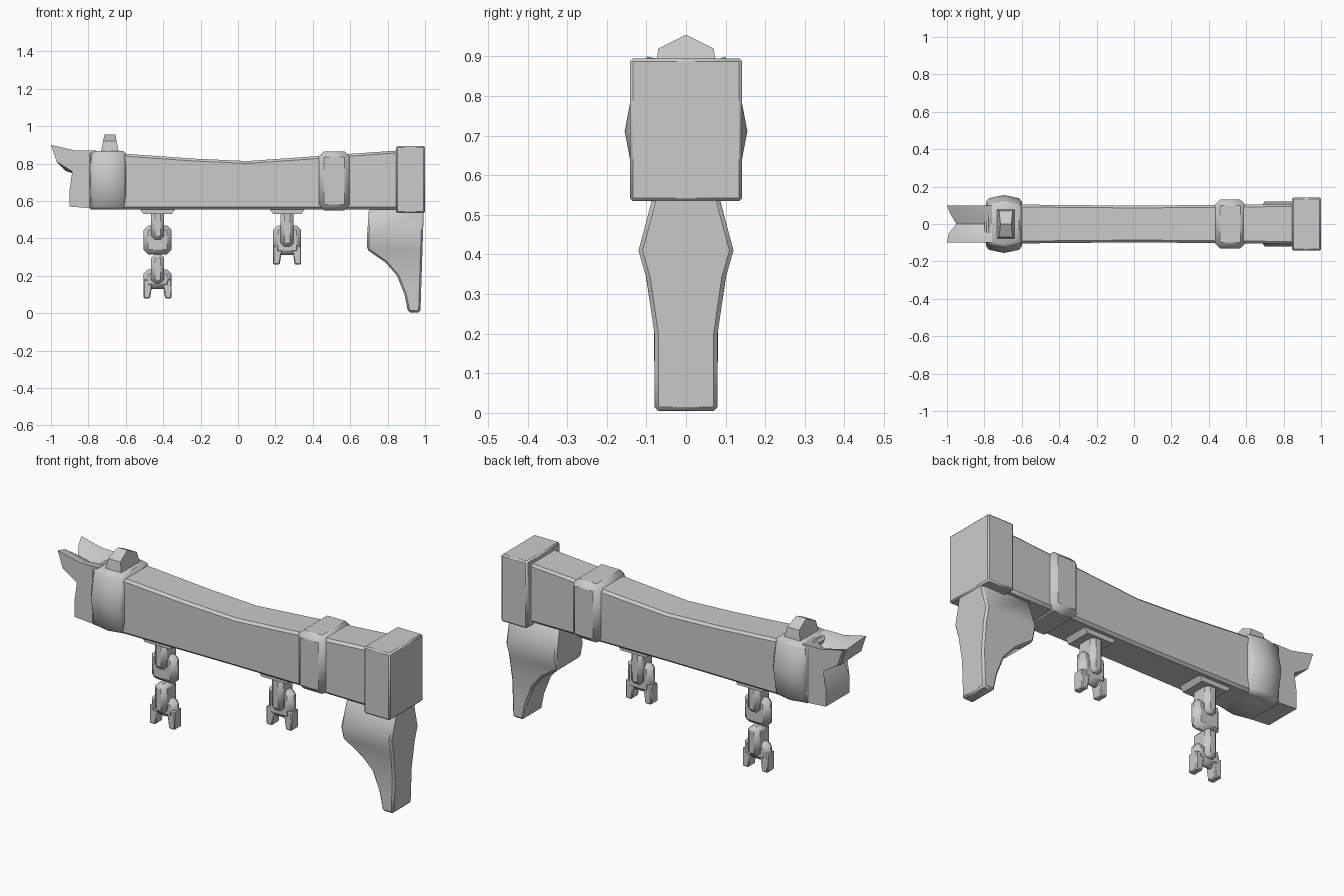
import bpy, bmesh
from mathutils import Vector

cube = bpy.data.objects.get("Cube")
if cube:
    bpy.data.objects.remove(cube, do_unlink=True)

grey = bpy.data.materials.new("plain grey")
grey.use_nodes = True
colour = (0.6, 0.6, 0.6, 1)
grey.diffuse_color = colour
grey.node_tree.nodes["Principled BSDF"].inputs["Base Color"].default_value = colour


def finish(name, bm, chamfer=0):
    """Turn the bmesh into a named, chamfered object with soft shading and sharp edges."""
    bmesh.ops.recalc_face_normals(bm, faces=bm.faces)
    if chamfer:
        sharp = [e for e in bm.edges if e.calc_face_angle(0) > 0.8]
        bmesh.ops.bevel(bm, geom=sharp, offset=chamfer, segments=1,
                        affect="EDGES", clamp_overlap=True)
    mesh = bpy.data.meshes.new(name)
    bm.to_mesh(mesh)
    bm.free()
    mesh.materials.append(grey)
    part = bpy.data.objects.new(name, mesh)
    bpy.context.collection.objects.link(part)
    bpy.ops.object.select_all(action="DESELECT")
    part.select_set(True)
    bpy.context.view_layer.objects.active = part
    bpy.ops.object.shade_smooth_by_angle(angle=0.7)


def block(name, left, right, bottom, top, half_depth, chamfer=0, cuts=0, shape=None):
    """Box between the given limits; the shape rule may move each vertex."""
    bm = bmesh.new()
    bmesh.ops.create_cube(bm, size=1)
    if cuts:
        bmesh.ops.subdivide_edges(bm, edges=bm.edges[:], cuts=cuts, use_grid_fill=True)
    size = Vector((right - left, 2 * half_depth, top - bottom))
    middle = Vector((left + right, 0, bottom + top)) / 2
    for vert in bm.verts:
        unit = vert.co * 2
        vert.co = vert.co * size + middle
        if shape:
            shape(vert.co, unit)
    finish(name, bm, chamfer)


def skin(name, rings, chamfer=0):
    """Closed solid through rings that have equal point counts."""
    bm = bmesh.new()
    rows = [[bm.verts.new(point) for point in ring] for ring in rings]
    for near, far in zip(rows, rows[1:]):
        for i in range(len(near)):
            bm.faces.new((near[i - 1], near[i], far[i], far[i - 1]))
    for end in (rows[0], rows[-1]):
        bm.faces.new(end)
    bmesh.ops.triangulate(bm, faces=[f for f in bm.faces if len(f.verts) > 4])
    finish(name, bm, chamfer)


# Main beam, its upper side sagging toward the middle
def sag(co, unit):
    if unit.z > 0.9:
        co.z = 0.81 + 0.07 * abs(co.x)
    co.y *= 1 + 0.1 * abs(co.x)


block("beam", -0.8, 0.9, 0.555, 0.85, 0.098, chamfer=0.02, cuts=5, shape=sag)

# Splintered end: one side outline repeated across the width, hollowed on top
outline = [(-0.76, 0.87), (-0.87, 0.87), (-1, 0.9), (-0.97, 0.81), (-0.86, 0.74),
           (-0.9, 0.66), (-0.9, 0.57), (-0.76, 0.56)]
rings = []
for y, hollow in ((-0.1, 0), (-0.05, 0.01), (0, 0.05), (0.05, 0.02), (0.1, 0)):
    rings.append([(x + hollow, y, z - hollow) if x < -0.8 and z > 0.8 else (x, y, z)
                  for x, z in outline])
skin("splintered_end", rings)


# Collar whose sides swell to a blunt point
def swell(co, unit):
    middle_x, middle_z = 1 - abs(unit.x), 1 - abs(unit.z)
    co.y += unit.y * (0.02 * middle_x + 0.03 * middle_z)


block("bulging_collar", -0.79, -0.6, 0.555, 0.868, 0.105,
      chamfer=0.015, cuts=1, shape=swell)

# Pointed peg on top of the bulging collar, thinner toward the tip
half_peg = [(0.08, 0.85), (0.07, 0.92)]
peg = half_peg + [(0, 0.955)] + [(-y, z) for y, z in reversed(half_peg)]
skin("peg", [[(-0.685 + side * (0.03 + 0.2 * (0.95 - z)), y, z) for y, z in peg]
             for side in (-1, 1)])

# Plain collar and square wall block
block("plain_collar", 0.43, 0.6, 0.55, 0.865, 0.13, chamfer=0.03)
block("wall_block", 0.845, 1, 0.535, 0.895, 0.142, chamfer=0.008)

# Curved bracket: height, left edge and half depth of each level
levels = [(0.005, 0.91, 0.08), (0.1, 0.89, 0.08), (0.2, 0.85, 0.08),
          (0.27, 0.79, 0.09), (0.34, 0.69, 0.1), (0.41, 0.69, 0.12), (0.56, 0.7, 0.08)]
skin("bracket", [[(left, -depth, z), (0.975 + z / 30, -depth, z),
                  (0.975 + z / 30, depth, z), (left, depth, z)]
                 for z, left, depth in levels], chamfer=0.01)


# Hanging chains: flat and crossing links under a mount, ending in an open fork
def hang_chain(side, x, foot, link_count):
    def flare(co, unit):
        co.x += unit.x * unit.z * 0.015

    block(side + "_chain_mount", x - 0.09, x + 0.09, 0.53, 0.57, 0.07, shape=flare)
    pitch = (0.55 - foot) / link_count
    for i in range(link_count):
        low = foot + i * pitch
        high = low + pitch
        # flat link facing the front, raised above the fork on the lowest one
        low_edge = low + 0.05 if i == 0 else low
        block(f"{side}_flat_link_{i}", x - 0.075, x + 0.075, low_edge, high - 0.08,
              0.032, chamfer=0.025)
        # crossing link joining it to the one above
        block(f"{side}_cross_link_{i}", x - 0.035, x + 0.035, low + pitch / 3, high,
              0.058, chamfer=0.02)
    for sign in (-1, 1):
        def taper(co, unit):
            if unit.z < 0 and unit.x * sign < 0:
                co.x += sign * 0.015
        middle = x + sign * 0.05
        block(f"{side}_fork_{'left' if sign > 0 else 'right'}", middle - 0.025,
              middle + 0.025, foot, foot + 0.1, 0.03, chamfer=0.005, shape=taper)


hang_chain("right", -0.43, 0.08, 2)
hang_chain("left", 0.263, 0.26, 1)
